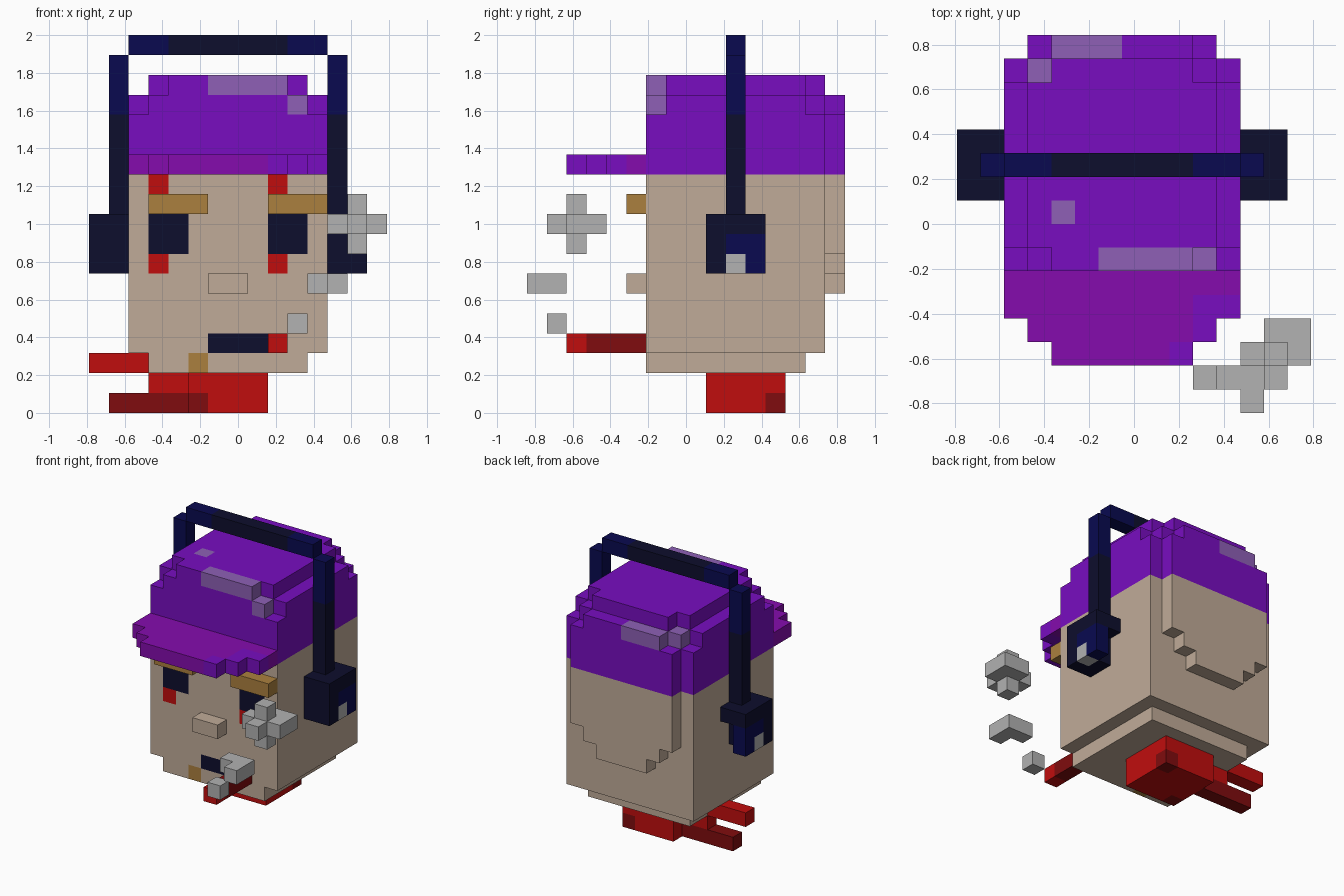
import bpy
import bmesh
from mathutils import Vector

default = bpy.data.objects.get("Cube")
if default:
    bpy.data.objects.remove(default, do_unlink=True)

UNIT = 2 / 19                       # size of one block
ORIGIN = Vector((-7.5, -8, 0))      # grid corner, in blocks
MIDDLE = 7                          # column line the head mirrors about


def make_material(name, code):
    rgb = [int(code[i:i + 2], 16) / 255 for i in (0, 2, 4)]
    linear = [c / 12.92 if c < 0.04 else ((c + 0.055) / 1.055) ** 2.4 for c in rgb]
    mat = bpy.data.materials.new(name)
    mat.use_nodes = True
    mat.diffuse_color = (*linear, 1)
    mat.node_tree.nodes["Principled BSDF"].inputs["Base Color"].default_value = (*linear, 1)
    return mat


PALETTE = {name: make_material(name, code) for name, code in {
    "skin": "c0ab98", "purple": "780dc0", "magenta": "850cae", "lilac": "8e60b6",
    "dark navy": "0d0e2d", "navy": "090a50", "red": "c00d0d", "dark red": "800c0e",
    "ochre": "ab803e", "grey": "b2b2b2"}.items()}


class Part:
    """A block model: later boxes recolour the blocks of earlier ones."""

    def __init__(self, name):
        self.name, self.cells = name, {}

    def box(self, colour, x, y, z):
        for i in range(*x):
            for j in range(*y):
                for k in range(*z):
                    self.cells[i, j, k] = colour

    def wide(self, colour, half, y, z):
        self.box(colour, (MIDDLE - half, MIDDLE + half), y, z)

    def block(self, colour, x, y, z):
        self.box(colour, (x, x + 1), (y, y + 1), (z, z + 1))

    def build(self):
        bm = bmesh.new()
        colours = sorted(set(self.cells.values()))
        corners = {}

        def corner(p):
            key = tuple(round(c) for c in p)
            if key not in corners:
                corners[key] = bm.verts.new((Vector(key) + ORIGIN) * UNIT)
            return corners[key]

        # Outer faces only
        for cell, colour in self.cells.items():
            for axis in range(3):
                for side in (0, 1):
                    beside = list(cell)
                    beside[axis] += 2 * side - 1
                    if tuple(beside) in self.cells:
                        continue
                    base, u, v = Vector(cell), Vector(), Vector()
                    base[axis] += side
                    u[(axis + 1) % 3] = v[(axis + 2) % 3] = 1
                    loop = [base, base + u, base + u + v, base + v]
                    if not side:
                        loop.reverse()
                    face = bm.faces.new([corner(p) for p in loop])
                    face.material_index = colours.index(colour)
        bmesh.ops.dissolve_limit(bm, angle_limit=0.01, verts=bm.verts[:],
                                 edges=bm.edges[:], delimit={"MATERIAL"})
        mesh = bpy.data.meshes.new(self.name)
        for colour in colours:
            mesh.materials.append(PALETTE[colour])
        bm.to_mesh(mesh)
        bm.free()
        obj = bpy.data.objects.new(self.name, mesh)
        bpy.context.collection.objects.link(obj)
        return obj


# Head with narrower chin and a rounded bump at the back
head = Part("head")
head.wide("skin", 5, (6, 15), (3, 12))
head.wide("skin", 4, (6, 14), (2, 3))
for half, low in ((4, 8), (3, 7), (2, 6)):
    head.wide("skin", half, (15, 16), (low, 12))
# Painted eyes with red marks, mouth and chin patch
for x in (3, 9):
    head.box("dark navy", (x, x + 2), (6, 7), (8, 10))
    head.block("red", x, 6, 11)
    head.block("red", x, 6, 7)
head.box("dark navy", (6, 9), (6, 7), (3, 4))
head.block("ochre", 5, 6, 2)
head.build()

nose = Part("nose")
nose.box("skin", (6, 8), (5, 6), (6, 7))
nose.build()

for name, x in (("right_eyebrow", 3), ("left_eyebrow", 9)):
    brow = Part(name)
    brow.box("ochre", (x, x + 3), (5, 6), (10, 11))
    brow.build()

# Cap: the outline steps in towards the crown
cap = Part("cap")
cap.wide("purple", 5, (6, 15), (12, 15))
cap.wide("purple", 4, (15, 16), (12, 15))
for half, top in ((5, 15), (4, 16)):
    cap.wide("purple", half, (7, 14), (top, top + 1))
    for row in (6, 14):
        cap.wide("purple", half - 1, (row, row + 1), (top, top + 1))
cap.wide("purple", 3, (15, 16), (15, 16))
# Lilac highlights
cap.box("lilac", (6, 10), (6, 7), (16, 17))
cap.block("lilac", 10, 6, 15)
cap.block("lilac", 4, 8, 16)
cap.box("lilac", (4, 7), (15, 16), (15, 16))
cap.block("lilac", 3, 14, 15)
cap.build()

# Brim, tapering to the front, with a shaded corner
brim = Part("cap_brim")
for half, row in ((5, 4), (4, 3), (3, 2)):
    brim.wide("magenta", half, (row, 6), (12, 13))
brim.box("purple", (10, 12), (4, 5), (12, 13))
brim.block("purple", 10, 3, 12)
brim.block("purple", 9, 2, 12)
brim.build()

# Headphones: top band, then mirrored arms and ear cups
band = Part("headphone_band")
band.wide("navy", 5, (10, 11), (18, 19))
band.wide("dark navy", 3, (10, 11), (18, 19))
band.build()

for side, inner, outer in (("left", 12, 13), ("right", 1, 0)):
    arm = Part(side + "_headphone_arm")
    arm.box("dark navy", (inner, inner + 1), (10, 11), (10, 15))
    arm.box("navy", (inner, inner + 1), (10, 11), (15, 18))
    arm.build()
    cup = Part(side + "_ear_cup")
    for x in (inner, outer):
        cup.box("dark navy", (x, x + 1), (9, 12), (7, 10))
    for z in (7, 8):
        del cup.cells[inner, 11, z]
    cup.box("navy", (outer, outer + 1), (10, 12), (7, 9))
    cup.block("grey", outer, 10, 7)
    cup.build()

# Scarf knot and two tails
scarf = Part("scarf")
scarf.box("red", (5, 9), (9, 13), (0, 2))
scarf.box("red", (3, 5), (11, 12), (1, 2))
scarf.box("red", (0, 3), (11, 12), (2, 3))
scarf.box("dark red", (1, 5), (11, 12), (0, 1))
scarf.block("dark red", 5, 9, 0)
scarf.block("dark red", 8, 12, 0)
scarf.build()

# Smoking stick with a glowing tip
stick = Part("smoking_stick")
stick.box("dark red", (9, 10), (3, 6), (3, 4))
stick.block("red", 9, 2, 3)
stick.build()

# Smoke puffs, growing as they rise
small = Part("small_smoke_puff")
small.block("grey", 10, 1, 4)
small.build()

bent = Part("middle_smoke_puff")
bent.box("grey", (11, 13), (1, 2), (6, 7))
bent.block("grey", 12, 0, 6)
bent.build()

large = Part("large_smoke_puff")
large.box("grey", (12, 15), (2, 3), (9, 10))
large.box("grey", (13, 14), (1, 4), (9, 10))
large.box("grey", (13, 14), (2, 3), (8, 11))
large.block("grey", 14, 3, 9)
large.build()
